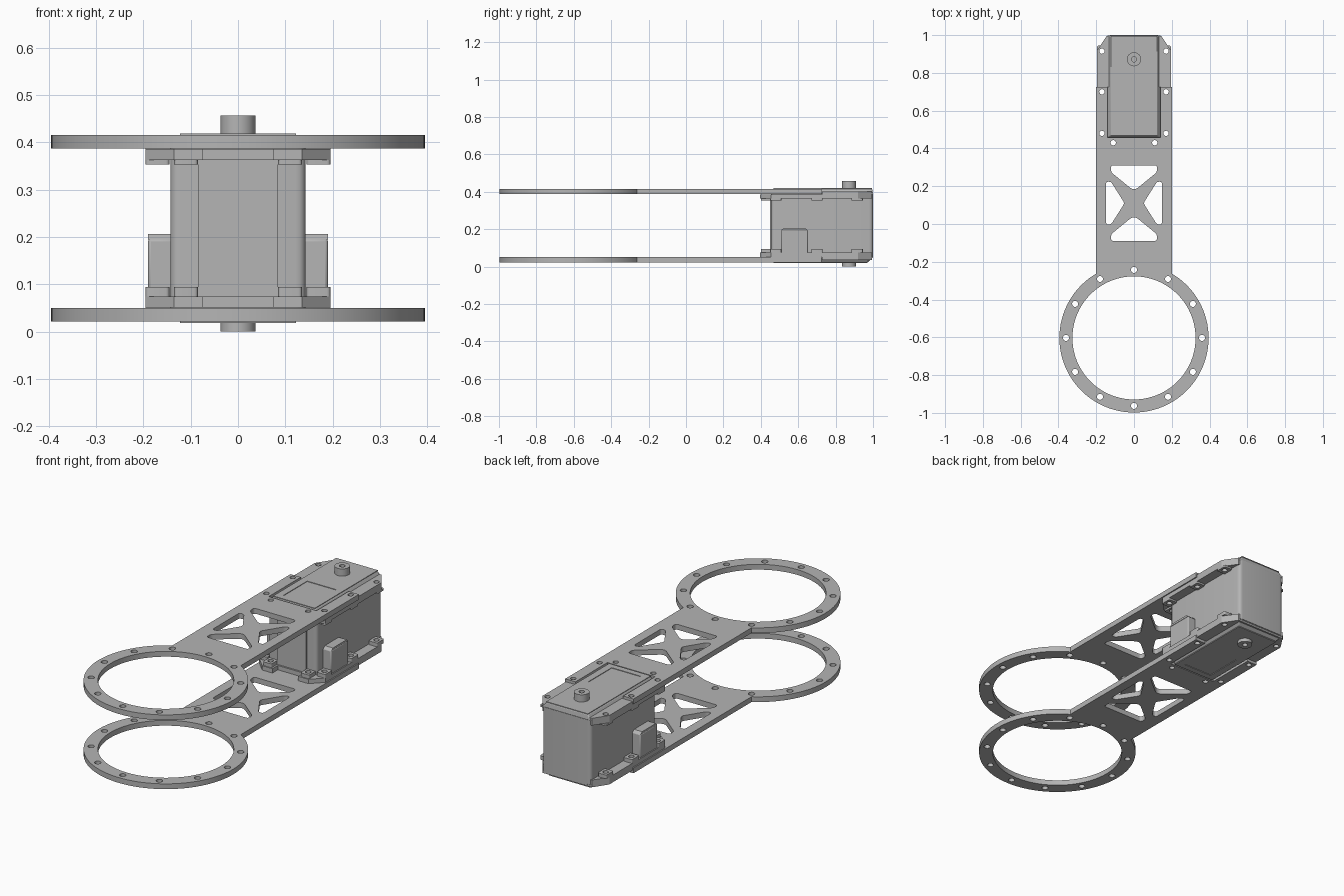
import bpy, bmesh
from math import sin, cos, tau, asin, pi
from mathutils import Vector

cube = bpy.data.objects.get("Cube")
if cube:
    bpy.data.objects.remove(cube)

GREY = bpy.data.materials.new("plain grey")
GREY.use_nodes = True
GREY.diffuse_color = (0.46, 0.46, 0.46, 1)
GREY.node_tree.nodes["Principled BSDF"].inputs["Base Color"].default_value = GREY.diffuse_color

HEIGHT = 0.437          # bottom and top halves mirror about half of this
RING_Y = -0.603
SHAFT = (0, 0.872)


def circle(x, y, r, n=24):
    return [(x + r * cos(tau * i / n), y + r * sin(tau * i / n)) for i in range(n)]


def rect(x0, x1, y0, y1):
    return [(x0, y0), (x1, y0), (x1, y1), (x0, y1)]


def mirrored(half):
    """Close a right-hand half outline with its mirror image."""
    return half + [(-x, y) for x, y in reversed(half)]


def rounded(points, r, steps=4):
    """Round every corner of a polygon."""
    out = []
    for i, p in enumerate(points):
        p, a, b = Vector(p), Vector(points[i - 1]), Vector(points[(i + 1) % len(points)])
        s = p + (a - p).normalized() * min(r, (a - p).length * 0.45)
        e = p + (b - p).normalized() * min(r, (b - p).length * 0.45)
        for k in range(steps + 1):
            t = k / steps
            out.append(tuple(s * (1 - t) ** 2 + p * 2 * t * (1 - t) + e * t * t))
    return out


def finish(obj, bevel=0):
    obj.data.materials.clear()
    obj.data.materials.append(GREY)
    if bevel:
        mod = obj.modifiers.new("soft edges", "BEVEL")
        mod.width, mod.segments = bevel, 2
    bpy.ops.object.select_all(action="DESELECT")
    obj.select_set(True)
    bpy.context.view_layer.objects.active = obj
    bpy.ops.object.shade_smooth_by_angle(angle=0.5)


def slab(name, z0, z1, outline, holes=(), bevel=0):
    """Flat part cut from an outline with holes."""
    curve = bpy.data.curves.new(name, "CURVE")
    curve.dimensions, curve.fill_mode = "2D", "BOTH"
    curve.extrude = (z1 - z0) / 2
    for loop in [outline, *holes]:
        spline = curve.splines.new("POLY")
        spline.points.add(len(loop) - 1)
        for pt, (x, y) in zip(spline.points, loop):
            pt.co = (x, y, 0, 1)
        spline.use_cyclic_u = True
    temp = bpy.data.objects.new(name + "_profile", curve)
    mesh = bpy.data.meshes.new_from_object(temp)
    bpy.data.objects.remove(temp)
    bm = bmesh.new()
    bm.from_mesh(mesh)
    bmesh.ops.remove_doubles(bm, verts=bm.verts, dist=1e-5)
    bmesh.ops.translate(bm, verts=bm.verts, vec=(0, 0, (z0 + z1) / 2))
    bmesh.ops.recalc_face_normals(bm, faces=bm.faces)
    bm.to_mesh(mesh)
    bm.free()
    obj = bpy.data.objects.new(name, mesh)
    bpy.context.collection.objects.link(obj)
    finish(obj, bevel)
    return obj


def loft(name, lower, z0, upper, z1, bevel=0):
    """Solid between two outlines with equal point counts."""
    bm = bmesh.new()
    a = [bm.verts.new((x, y, z0)) for x, y in lower]
    b = [bm.verts.new((x, y, z1)) for x, y in upper]
    bm.faces.new(a)
    bm.faces.new(b)
    for i in range(len(a)):
        bm.faces.new((a[i - 1], a[i], b[i], b[i - 1]))
    bmesh.ops.recalc_face_normals(bm, faces=bm.faces)
    mesh = bpy.data.meshes.new(name)
    bm.to_mesh(mesh)
    bm.free()
    obj = bpy.data.objects.new(name, mesh)
    bpy.context.collection.objects.link(obj)
    finish(obj, bevel)


# Screw positions shared by arms, flanges and bosses
side_screws = [(s * 0.17, y) for s in (-1, 1) for y in (0.48, 0.70, 0.915)]
front_screws = [(s * 0.11, 0.43) for s in (-1, 1)]
screws = side_screws + front_screws
screw_holes = [circle(x, y, 0.014, 16) for x, y in screws]
arm_holes = [circle(x, y, 0.014, 16) for x, y in screws if y < 0.72]

# Arm outline: ring arc running into a forked strap
start = -pi / 2
end = pi / 2 - asin(0.2 / 0.395)
arc = [(0.395 * cos(start + (end - start) * i / 40),
        RING_Y + 0.395 * sin(start + (end - start) * i / 40)) for i in range(1, 41)]
arm = mirrored(arc + [(0.2, 0.725), (0.14, 0.725), (0.14, 0.457)])
arm.insert(0, (0, RING_Y - 0.395))
ring_holes = [circle(0.36 * cos(tau * i / 12), RING_Y + 0.36 * sin(tau * i / 12), 0.016, 16)
              for i in range(12)]

# Four windows leaving a cross brace
top_window = rounded(mirrored([(0.012, 0.185), (0.122, 0.275), (0.122, 0.31)]), 0.014)
low_window = [(x, 0.22 - y) for x, y in top_window]
right_window = rounded([(0.05, 0.11), (0.122, -0.003), (0.148, -0.003),
                        (0.148, 0.224), (0.122, 0.224)], 0.014)
left_window = [(-x, y) for x, y in right_window]
windows = [top_window, low_window, right_window, left_window]

# Flange outline with cut corners and a notched front
flange = mirrored([(0.075, 0.44), (0.075, 0.395), (0.135, 0.395), (0.195, 0.455),
                   (0.195, 0.92), (0.145, 0.995)])
rear_flange = mirrored([(0.195, 0.726), (0.195, 0.92), (0.145, 0.995)])
rear_holes = [circle(x, y, 0.014, 16) for x, y in screws if y > 0.72]

for half in ("bottom", "top"):
    top = half == "top"

    def span(a, b):
        return (HEIGHT - b, HEIGHT - a) if top else (a, b)

    slab(half + "_arm", *span(0.022, 0.05), arm,
         [circle(0, RING_Y, 0.326, 80)] + ring_holes + windows + arm_holes)
    slab(half + "_flange", *span(0.051, 0.074), flange, screw_holes)
    slab(half + "_rear_flange", *span(0.036, 0.051), rear_flange, rear_holes)

    # Screw bosses on the inner side of the flange
    for i, (x, y) in enumerate(screws):
        w = 0.025
        slab(f"{half}_screw_boss_{i}", *span(0.074, 0.094 if not top else 0.084),
             rounded(rect(x - w, x + w, y - 0.03, y + 0.03), 0.008),
             [circle(x, y, 0.014, 16)])

    # Sloped cover with a shallow rectangular recess
    back = 0.995 if top else 0.97
    outer = rect(-0.143, 0.143, 0.455, 1.0)
    inner = rect(-0.122, 0.122, 0.468, back)
    z_in, z_out = (HEIGHT - 0.05, HEIGHT - 0.021) if top else (0.05, 0.021)
    loft(half + "_cover", outer, z_in, inner, z_out, 0.005)
    slab(half + "_cover_skin", *span(0.018, 0.0215), inner,
         [rect(-0.085, 0.085, 0.50, 0.70)])

# Motor housing between the covers
slab("housing", 0.048, HEIGHT - 0.048, rounded(rect(-0.143, 0.143, 0.455, 1.0), 0.022))
slab("housing_front_panel", 0.07, HEIGHT - 0.07, rect(-0.085, 0.085, 0.449, 0.46))

# Connector boxes on both sides
for side, s in (("left", 1), ("right", -1)):
    x0, x1 = sorted((s * 0.13, s * 0.19))
    loft(side + "_connector", rect(x0, x1, 0.508, 0.652), 0.07,
         rect(x0, x1, 0.508, 0.652), 0.197, 0.006)
    loft(side + "_connector_cap", rect(x0, x1, 0.510, 0.650), 0.195,
         rect(x0, x1, 0.522, 0.638), 0.206)

# Output shaft ends with centre holes
for name, z0, z1 in (("bottom_shaft", 0, 0.04), ("top_shaft", 0.40, 0.457)):
    slab(name, z0, z1, circle(*SHAFT, 0.037, 32), [circle(*SHAFT, 0.014, 16)])
